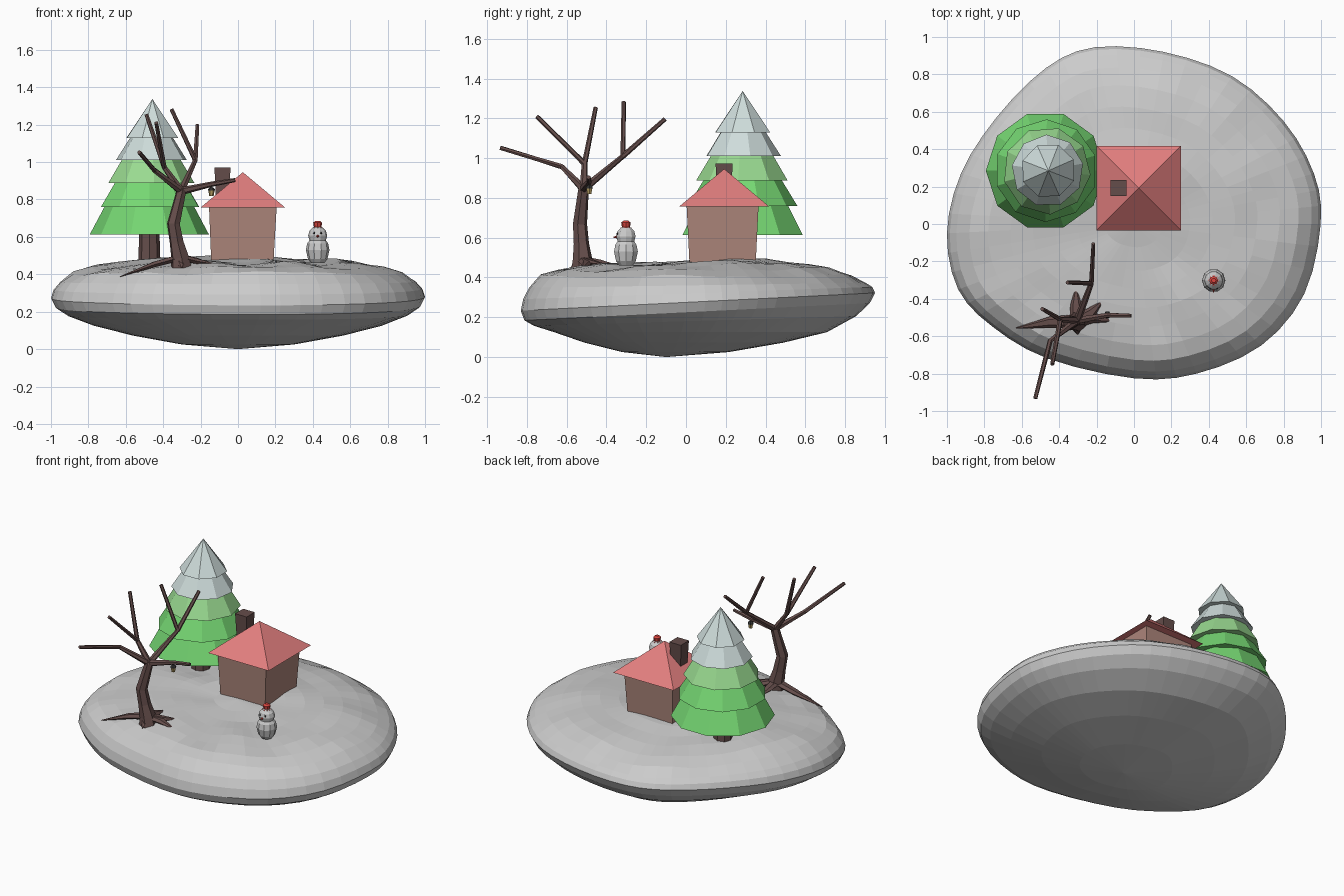
import bpy, bmesh
from math import cos, sin, pi, exp
from mathutils import Vector, noise

if "Cube" in bpy.data.objects:
    bpy.data.objects.remove(bpy.data.objects["Cube"])


def material(name, r, g, b):
    m = bpy.data.materials.new(name)
    m.diffuse_color = (r, g, b, 1)
    m.use_nodes = True
    m.node_tree.nodes["Principled BSDF"].inputs["Base Color"].default_value = m.diffuse_color
    return m


BARK = material("bark", 0.13, 0.075, 0.07)
WALL = material("wall", 0.42, 0.24, 0.20)
ROOF = material("roof", 0.76, 0.21, 0.21)
GREEN = material("green", 0.18, 0.68, 0.17)
LIGHT_GREEN = material("light_green", 0.32, 0.70, 0.28)
FROST = material("frost", 0.62, 0.72, 0.71)
RED = material("red", 0.70, 0.06, 0.05)
BLACK = material("black", 0.03, 0.03, 0.03)
GLOW = material("lantern_glow", 0.45, 0.33, 0.12)


def loft(name, rings, mat=None):
    """Skin a list of equal-length closed rings and cap both ends."""
    bm = bmesh.new()
    vs = [[bm.verts.new(p) for p in ring] for ring in rings]
    n = len(vs[0])
    for a, b in zip(vs, vs[1:]):
        for i in range(n):
            j = (i + 1) % n
            bm.faces.new((a[i], a[j], b[j], b[i]))
    bm.faces.new(vs[0][::-1])
    bm.faces.new(vs[-1])
    bmesh.ops.remove_doubles(bm, verts=bm.verts, dist=1e-5)
    bmesh.ops.recalc_face_normals(bm, faces=bm.faces)
    me = bpy.data.meshes.new(name)
    bm.to_mesh(me)
    bm.free()
    ob = bpy.data.objects.new(name, me)
    bpy.context.collection.objects.link(ob)
    if mat:
        me.materials.append(mat)
    return ob


def lathe(name, x, y, profile, sides, mat=None, turn=0.0):
    """Low-poly solid of revolution from (radius, z) pairs."""
    ang = [turn + 2 * pi * i / sides for i in range(sides)]
    return loft(name, [[(x + r * cos(a), y + r * sin(a), z) for a in ang]
                       for r, z in profile], mat)


def tube(name, pts, radii, mat, sides=6, flat=1.0):
    """Tapered tube along a path; flat squashes it vertically."""
    pts = [Vector(p) for p in pts]
    rings = []
    for k, (p, r) in enumerate(zip(pts, radii)):
        d = (pts[min(k + 1, len(pts) - 1)] - pts[max(k - 1, 0)]).normalized()
        ref = Vector((0, 0, 1)) if flat < 1 else Vector((0.35, 1, 0.1))
        u = d.cross(ref).normalized()
        v = u.cross(d)
        rings.append([p + r * (u * cos(2 * pi * i / sides) + v * flat * sin(2 * pi * i / sides))
                      for i in range(sides)])
    return loft(name, rings, mat)


def ball(r, z, steps=6):
    return [(r * sin(pi * i / steps), z - r * cos(pi * i / steps)) for i in range(steps + 1)]


# Snowy island: irregular outline swept through a lens-shaped, slightly tilted profile
outline = [Vector(p) for p in (
    (-.21, .945), (-.47, .835), (-.735, .57), (-.925, .27), (-1, -.05), (-.94, -.35),
    (-.755, -.55), (-.46, -.72), (0, -.825), (.335, -.8), (.68, -.65), (.91, -.375),
    (.998, 0), (.962, .27), (.8, .55), (.525, .79), (.16, .92))]
rim = []
for i, p1 in enumerate(outline):
    n = len(outline)
    p0, p2, p3 = outline[i - 1], outline[(i + 1) % n], outline[(i + 2) % n]
    for t in (0, 1 / 3, 2 / 3):
        rim.append(0.5 * (2 * p1 + (p2 - p0) * t + (2 * p0 - 5 * p1 + 4 * p2 - p3) * t * t
                          + (3 * p1 - p0 - 3 * p2 + p3) * t ** 3))
profile = [(0, 0), (.3, .025), (.56, .072), (.77, .125), (.91, .18), (.975, .225), (1, .275),
           (.985, .32), (.95, .36), (.88, .402), (.78, .432), (.66, .448), (.54, .455),
           (.42, .457), (.3, .458), (.15, .458), (0, .458)]
tilt = {4: .03, 5: .05, 6: .05, 7: .035, 8: .015}
rings = []
for k, (s, z) in enumerate(profile):
    ring = []
    for p in rim:
        q = p * s
        h = z + tilt.get(k, 0) * q.y
        if k < 6:
            q = q + Vector((0, -.1)) * (1 - s)
        elif k > 8:
            h += 0.024 * noise.noise(Vector((q.x * 4, q.y * 4, 0.3)))
            h += 0.032 * exp(-((q.x + .05) ** 2 / .5 + (q.y - .25) ** 2 / .2))
        ring.append((q.x, q.y, h))
    rings.append(ring)
loft("island", rings)


# House: walls flare upward, pyramid roof, chimney
def square(cx, cy, h, z):
    return [(cx - h, cy - h, z), (cx + h, cy - h, z), (cx + h, cy + h, z), (cx - h, cy + h, z)]


HX, HY = 0.026, 0.192
loft("house_walls", [square(HX - .003, HY - .008, .165, .44), square(HX, HY - .008, .181, .765)], WALL)
loft("house_roof", [square(HX, HY, .226, .757), square(HX, HY, 0, .946)], ROOF)
loft("chimney", [square(-.083, .19, .034, .78), square(-.083, .192, .043, .972)], BARK)

# Pine: trunk and stacked tiers (bottom radius, bottom z, top radius, top z)
PX, PY = -0.474, 0.285
lathe("pine_trunk", PX, PY, [(.06, .44), (.053, .66)], 8, BARK)
tiers = [(.318, .614, .235, .77, 10, GREEN), (.275, .76, .19, .90, 10, GREEN),
         (.235, .887, .155, 1.02, 9, LIGHT_GREEN), (.193, 1.01, .11, 1.14, 9, FROST),
         (.148, 1.13, 0, 1.338, 8, FROST)]
for i, (r0, z0, r1, z1, n, mat) in enumerate(tiers):
    lathe(f"pine_tier_{i + 1}", PX + .004 * i, PY, [(r0, z0), (r1, z1)], n, mat, 0.3 * i)

# Bare tree: trunk, forked branches, roots
top = (-.303, -.515, .845)
tube("bare_trunk", [(-.302, -.52, .42), (-.31, -.52, .49), (-.328, -.526, .57), (-.345, -.533, .67),
                    top, (-.303, -.513, .86)], [.06, .05, .039, .036, .027, .02], BARK)
fork_left, fork_right = (-.394, -.51, .972), (-.228, -.317, 1.01)
branches = [
    [top, (-.448, -.624, .957), (-.528, -.933, 1.052)],
    [top, fork_left, (-.49, -.454, 1.255)],
    [fork_left, (-.437, -.75, 1.21)],
    [top, fork_right, (-.356, -.313, 1.283)],
    [fork_right, (-.217, -.105, 1.197)],
    [top, (-.14, -.487, .882), (-.015, -.49, .904)]]
for i, path in enumerate(branches):
    tube(f"bare_branch_{i + 1}", path, [.021, .014, .011] if len(path) == 3 else [.014, .011], BARK)
roots = [
    [(-.31, -.52, .49), (-.45, -.525, .452), (-.63, -.557, .388)],
    [(-.31, -.52, .49), (-.23, -.475, .475), (-.165, -.41, .465)],
    [(-.31, -.52, .49), (-.22, -.5, .47), (-.1, -.52, .45)],
    [(-.31, -.52, .49), (-.31, -.43, .475), (-.31, -.34, .46)],
    [(-.31, -.52, .49), (-.305, -.555, .46), (-.3, -.59, .435)]]
for i, path in enumerate(roots):
    tube(f"root_{i + 1}", path, [.036, .03, .003], BARK, flat=.55)

# Lantern hanging from the low branch
LX, LY = -.142, -.486
lathe("lantern_body", LX, LY, [(.012, .82), (.017, .85)], 6, GLOW)
lathe("lantern_cap", LX, LY, [(.02, .848), (.018, .856), (.006, .866), (.004, .885)], 6, BLACK)

# Snowman
SX, SY = 0.426, -0.302
lathe("snowman_body", SX, SY, [(.035, .46), (.052, .482), (.063, .53), (.056, .565), (.036, .592)], 10)
lathe("snowman_head", SX, SY, ball(.051, .607), 10)
lathe("snowman_hat", SX, SY, [(.028, .643), (.028, .65), (.02, .652), (.024, .676), (.012, .686)], 8, RED)
tube("snowman_nose", [(SX, SY - .045, .604), (SX, SY - .066, .602)], [.008, .001], RED)
for side in (-1, 1):
    lathe(f"snowman_eye_{side}", SX + side * .018, SY - .043, ball(.006, .62, 4), 6, BLACK)
